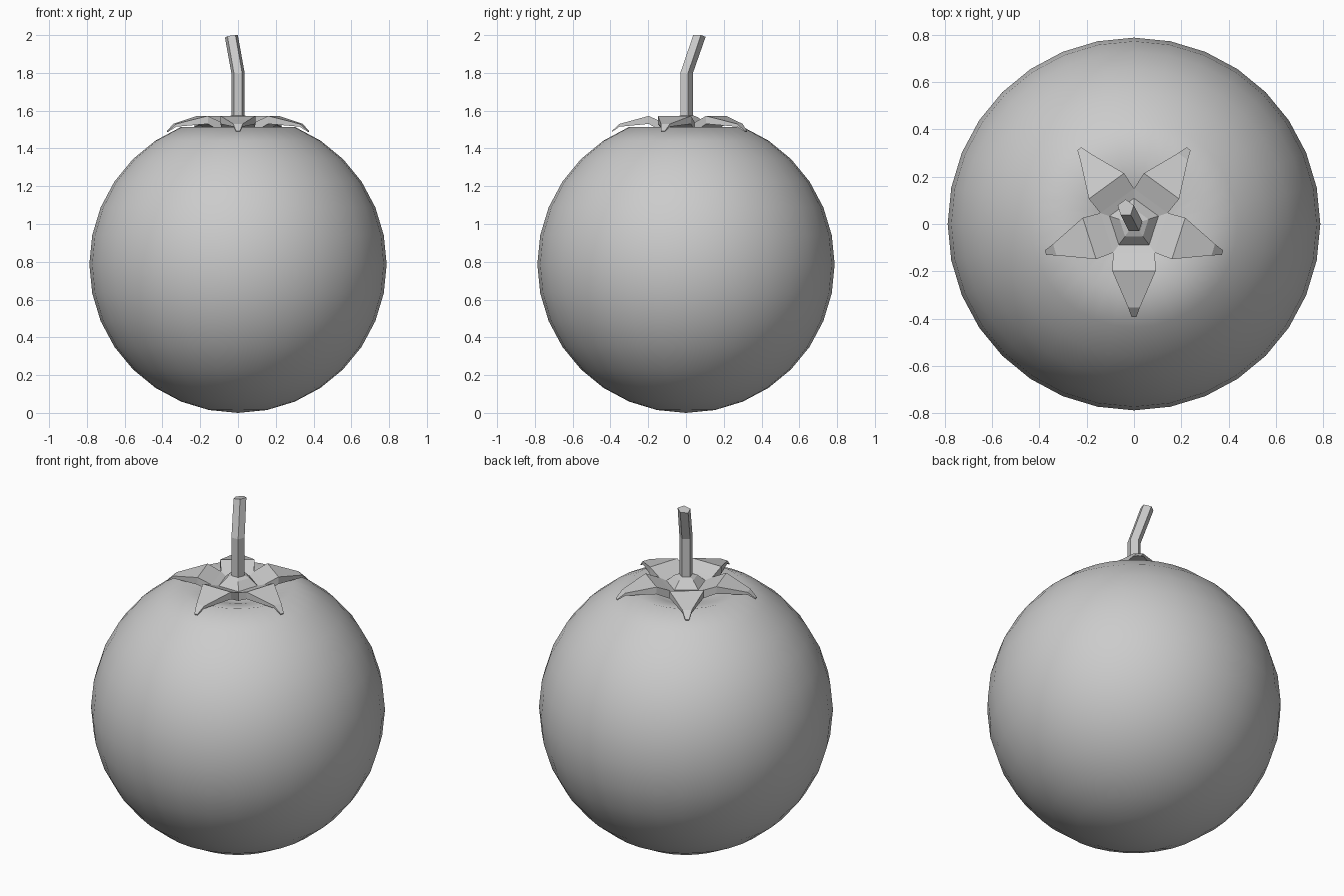
import bpy, bmesh
from math import sin, cos, pi, radians
from mathutils import Vector

if "Cube" in bpy.data.objects:
    bpy.data.objects.remove(bpy.data.objects["Cube"])


def make_object(name, bm):
    bmesh.ops.remove_doubles(bm, verts=bm.verts, dist=0.0005)
    bmesh.ops.recalc_face_normals(bm, faces=bm.faces)
    me = bpy.data.meshes.new(name)
    bm.to_mesh(me)
    bm.free()
    ob = bpy.data.objects.new(name, me)
    bpy.context.collection.objects.link(ob)
    return ob


# Fruit: smooth sphere with the top pushed into a dimple
R = 0.787
bm = bmesh.new()
bmesh.ops.create_uvsphere(bm, u_segments=32, v_segments=16, radius=R)
for v in bm.verts:
    r = v.co.xy.length
    v.co.z += R
    if v.co.z > R and r < 0.05:
        v.co.z = 1.42
    elif v.co.z > R and r < 0.2:
        v.co.z = 1.475
fruit = make_object("fruit", bm)
for p in fruit.data.polygons:
    p.use_smooth = True

# Calyx: five leaves, each sloping up from the hub and drooping to a tip
bm = bmesh.new()
# distance along leaf, half width, top z, underside z
sections = [(0.121, 0.088, 1.538, 1.49), (0.198, 0.092, 1.572, 1.53),
            (0.352, 0.025, 1.530, 1.515), (0.393, 0.010, 1.492, 1.487)]
for i in range(5):
    a = radians(-90 + 72 * i)
    out, side = Vector((cos(a), sin(a), 0)), Vector((-sin(a), cos(a), 0))

    def point(d, w, z):
        return bm.verts.new(out * d + side * w + Vector((0, 0, z)))

    rings = [[point(d, -w, t), point(d, w, t), point(d, w, b), point(d, -w, b)]
             for d, w, t, b in sections]
    for k, (p, q) in enumerate(zip(rings, rings[1:])):
        for j in range(4):
            n = (j + 1) % 4
            bm.faces.new((p[j], p[n], q[n], q[j]))
    bm.faces.new(rings[-1])
    # Hub wedge: floor around the stem, flared collar and underside
    steps = [(0.121, 0.088, 1.538), (0.088, 0.064, 1.525),
             (0.052, 0.038, 1.565), (0.030, 0.022, 1.575)]
    rows = [[point(d, -w, z), point(d, w, z)] for d, w, z in steps]
    for p, q in zip(rows, rows[1:]):
        bm.faces.new((p[0], p[1], q[1], q[0]))
    bm.faces.new((point(0.121, -0.088, 1.49), point(0.121, 0.088, 1.49),
                  point(0, 0, 1.48)))
make_object("calyx", bm)

# Stem: five-sided, bent near the middle
bm = bmesh.new()
path = [(0, 0, 1.54, 0.037), (0, 0, 1.80, 0.037), (-0.035, 0.068, 1.995, 0.036)]
rings = []
for k, (x, y, z, r) in enumerate(path):
    ring = []
    for i in range(5):
        a = pi / 2 + 2 * pi * i / 5
        dx, dy = r * cos(a), r * sin(a)
        tilt = (0.18 * dx - 0.1 * dy) if k == 2 else 0
        ring.append(bm.verts.new((x + dx, y + dy, z + tilt)))
    rings.append(ring)
for p, q in zip(rings, rings[1:]):
    for i in range(5):
        n = (i + 1) % 5
        bm.faces.new((p[i], p[n], q[n], q[i]))
bm.faces.new(rings[0])
bm.faces.new(rings[-1])
make_object("stem", bm)
